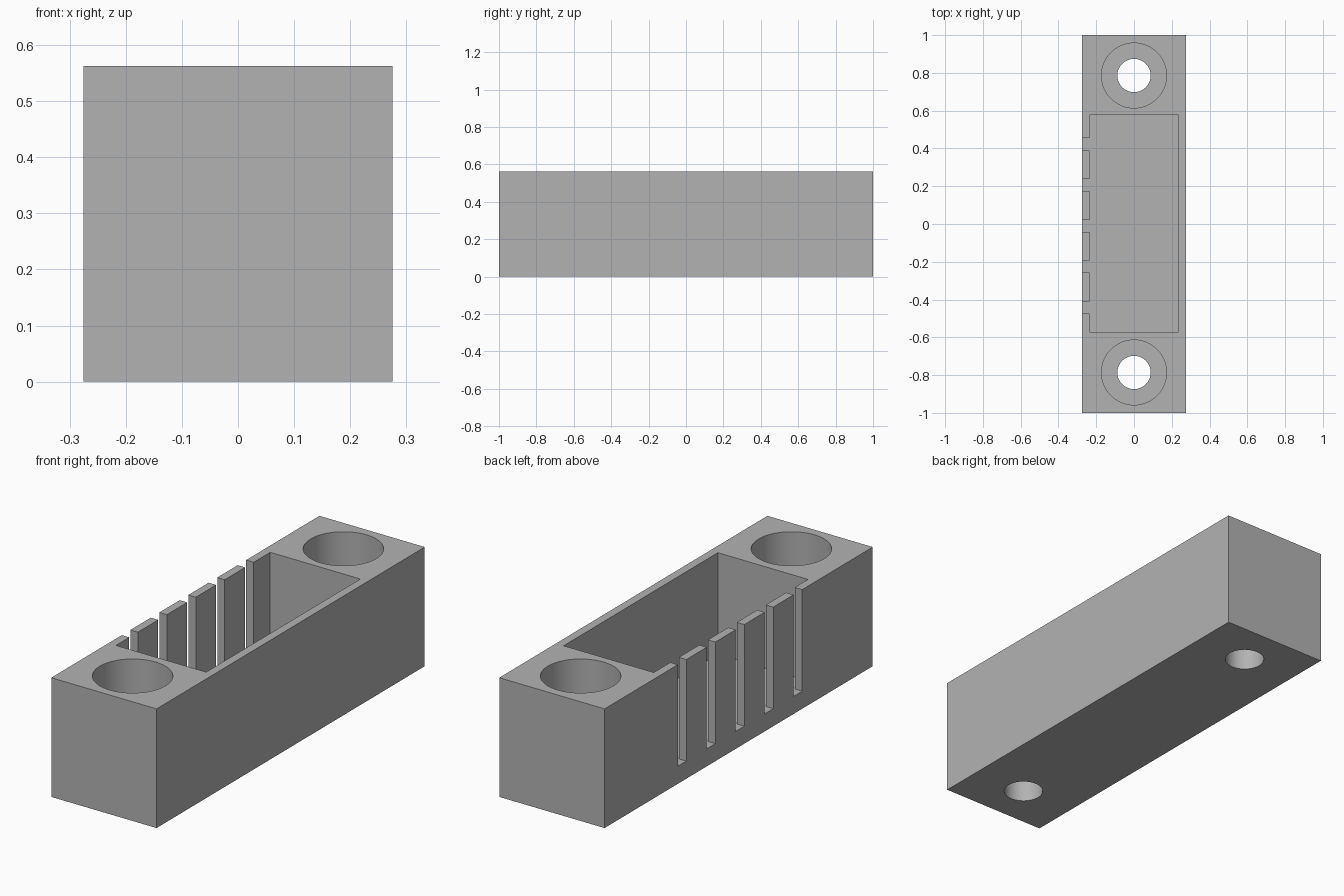
import bpy
from mathutils import Vector

cube = bpy.data.objects.get("Cube")
if cube:
    bpy.data.objects.remove(cube, do_unlink=True)

# Overall sizes
WIDTH, LENGTH, HEIGHT = 0.55, 2.0, 0.5625
FLOOR = 0.083          # pocket and slot floor level
LEDGE = 0.16           # counterbore floor level
PITCH, SLOT = 0.216, 0.064

grey = bpy.data.materials.new("light grey plastic")
grey.use_nodes = True
colour = (0.45, 0.45, 0.45, 1)
grey.diffuse_color = colour
grey.node_tree.nodes["Principled BSDF"].inputs["Base Color"].default_value = colour


def box(name, low, high):
    low, high = Vector(low), Vector(high)
    bpy.ops.mesh.primitive_cube_add(size=1, location=(low + high) / 2)
    obj = bpy.context.object
    obj.name = name
    obj.scale = high - low
    bpy.ops.object.transform_apply(location=True, rotation=False, scale=True)
    obj.data.materials.append(grey)
    return obj


def cylinder(name, y, radius, bottom, top):
    bpy.ops.mesh.primitive_cylinder_add(vertices=96, radius=radius, depth=top - bottom,
                                        location=(0, y, (bottom + top) / 2))
    obj = bpy.context.object
    obj.name = name
    obj.data.materials.append(grey)
    return obj


def cut(target, cutter):
    mod = target.modifiers.new(cutter.name, 'BOOLEAN')
    mod.operation = 'DIFFERENCE'
    mod.solver = 'EXACT'
    mod.object = cutter
    bpy.context.view_layer.objects.active = target
    bpy.ops.object.modifier_apply(modifier=mod.name)
    bpy.data.objects.remove(cutter, do_unlink=True)


# Solid block
housing = box("connector_housing", (-WIDTH / 2, -LENGTH / 2, 0), (WIDTH / 2, LENGTH / 2, HEIGHT))

# Central pocket
cut(housing, box("pocket", (-0.236, -0.573, FLOOR), (0.235, 0.577, 1)))

# Five wire slots through the thin right wall
for i in range(-2, 3):
    y = i * PITCH - 0.01
    cut(housing, box("wire_slot", (-0.4, y - SLOT / 2, FLOOR), (-0.2, y + SLOT / 2, 1)))

# Counterbored screw holes at both ends
for y in (-0.786, 0.786):
    cut(housing, cylinder("counterbore", y, 0.172, LEDGE, 1))
    cut(housing, cylinder("screw_hole", y, 0.088, -0.2, 0.4))

# Smooth bores with sharp edges
bpy.ops.object.select_all(action='DESELECT')
housing.select_set(True)
bpy.context.view_layer.objects.active = housing
bpy.ops.object.shade_smooth_by_angle()
